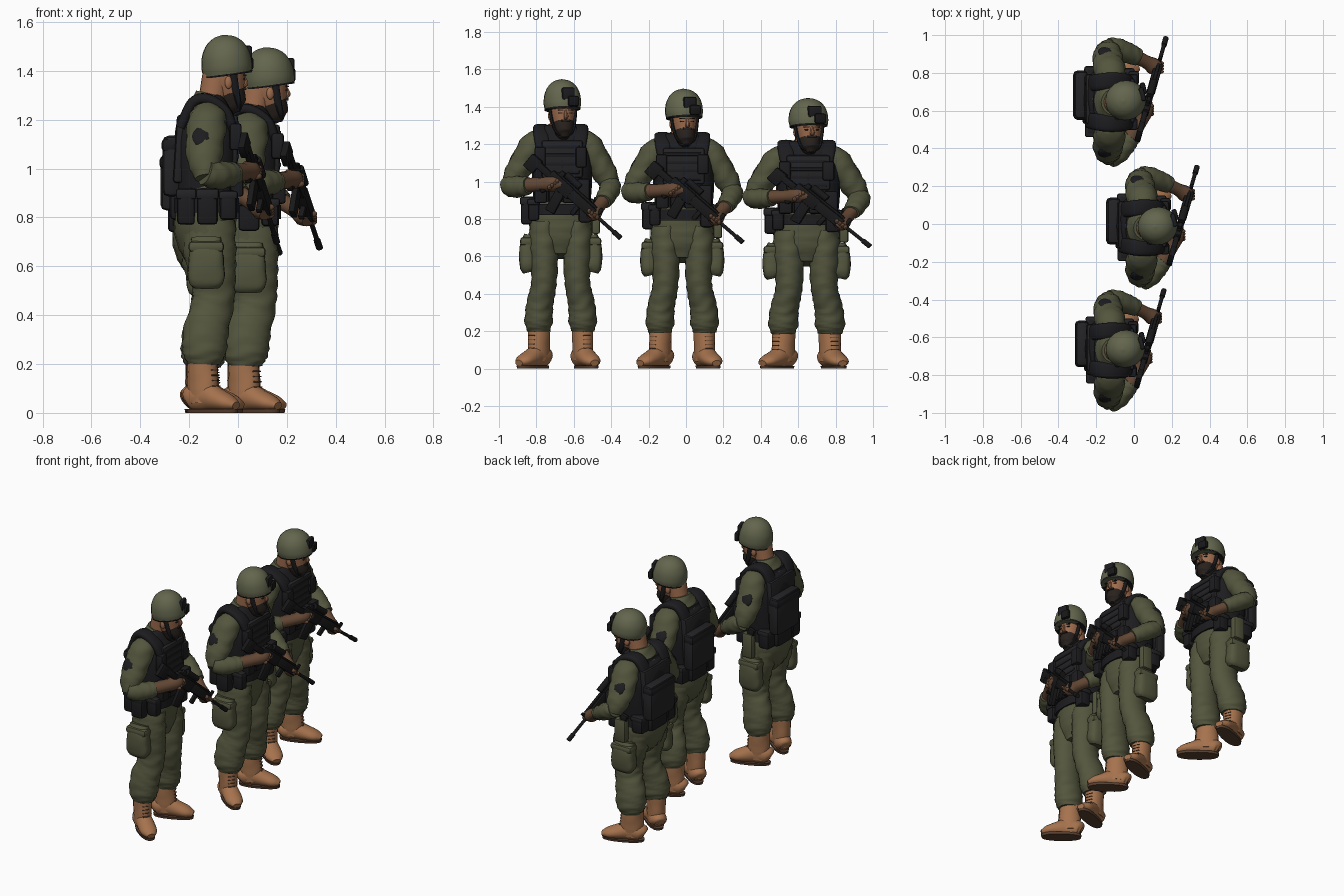
import bpy, bmesh, math
from mathutils import Matrix, Vector

if "Cube" in bpy.data.objects:
    bpy.data.objects.remove(bpy.data.objects["Cube"])

def material(name, *rgb):
    m = bpy.data.materials.new(name)
    m.use_nodes = True
    m.diffuse_color = (*rgb, 1)
    m.node_tree.nodes["Principled BSDF"].inputs["Base Color"].default_value = (*rgb, 1)
    return m

FABRIC = material("olive fabric", .088, .092, .047)
COVER = material("helmet cover", .125, .132, .075)
GEAR = material("black webbing", .012, .012, .014)
PANEL = material("dark pack cloth", .017, .017, .019)
METAL = material("gun metal", .009, .009, .01)
SKIN = material("tanned skin", .34, .15, .075)
GLOVE = material("brown glove", .13, .066, .036)
HAIR = material("dark beard", .022, .016, .013)
BOOT = material("tan leather", .38, .17, .075)
SOLE = material("brown sole", .1, .05, .028)

parts = []

def finish(bm, name, mat, frame=None):
    bmesh.ops.recalc_face_normals(bm, faces=bm.faces)
    if frame:
        bm.transform(frame)
    mesh = bpy.data.meshes.new(name)
    bm.to_mesh(mesh)
    bm.free()
    mesh.materials.append(mat)
    for p in mesh.polygons:
        p.use_smooth = True
    mesh.set_sharp_from_angle(angle=math.radians(40))
    ob = bpy.data.objects.new(name, mesh)
    bpy.context.collection.objects.link(ob)
    parts.append(ob)

def loft(name, mat, rings, ref=(0, 1, 0), fold=0, square=1, frame=None, sides=20, steps=5):
    """Smooth tube through rings of (x, y, z, depth radius, radius along ref)."""
    pts = [Vector(r) for r in ([*r, r[3]] if len(r) == 4 else r for r in rings)]
    pts = [2 * pts[0] - pts[1]] + pts + [2 * pts[-1] - pts[-2]]
    path = []
    for i in range(1, len(pts) - 2):
        a, b, c, d = pts[i - 1:i + 3]
        for s in range(steps):
            t = s / steps
            path.append(.5 * (2 * b + (c - a) * t + (2 * a - 5 * b + 4 * c - d) * t * t
                              + (3 * b - a - 3 * c + d) * t ** 3))
    path.append(pts[-2])
    bm = bmesh.new()
    grid = []
    for k, p in enumerate(path):
        tan = (path[min(k + 1, len(path) - 1)] - path[max(k - 1, 0)]).to_3d().normalized()
        u = Vector(ref)
        u = (u - tan * u.dot(tan)).normalized()
        v = tan.cross(u)
        row = []
        for j in range(sides):
            ang = math.tau * j / sides
            c, s = math.cos(ang), math.sin(ang)
            c, s = (math.copysign(abs(w) ** square, w) for w in (c, s))
            g = 1 + fold * math.sin(k * 1.7 + 2.5 * math.sin(ang * 2 + k * .3))
            row.append(bm.verts.new(p.to_3d() + u * c * g * max(p[4], .002) + v * s * g * max(p[3], .002)))
        grid.append(row)
    for r0, r1 in zip(grid, grid[1:]):
        for j in range(sides):
            n = (j + 1) % sides
            bm.faces.new((r0[j], r0[n], r1[n], r1[j]))
    bm.faces.new(grid[0])
    bm.faces.new(grid[-1])
    finish(bm, name, mat, frame)

def box(name, mat, at, size, frame=None, bevel=.012, tilt=0):
    bm = bmesh.new()
    bmesh.ops.create_cube(bm, size=1, matrix=Matrix.Diagonal((*size, 1)))
    bmesh.ops.bevel(bm, geom=bm.edges[:], offset=min(bevel, min(size) * .35), segments=2,
                    affect='EDGES', profile=.5)
    local = Matrix.Translation(at) @ Matrix.Rotation(tilt, 4, 'Y')
    finish(bm, name, mat, frame @ local if frame else local)

def ball(name, mat, at, size, frame=None, roll=0):
    bm = bmesh.new()
    local = Matrix.Translation(at) @ Matrix.Rotation(roll, 4, 'X') @ Matrix.Diagonal((*size, 1))
    bmesh.ops.create_uvsphere(bm, u_segments=16, v_segments=10, radius=1, matrix=local)
    finish(bm, name, mat, frame)

# Head, turned a little to its left
H = Matrix.Translation((.05, .008, 0)) @ Matrix.Rotation(.26, 4, 'Z')
loft("head", SKIN, [(.038, 0, 1.25, .03, .028), (.025, 0, 1.285, .052, .046), (.008, 0, 1.335, .072, .06),
                    (-.001, 0, 1.38, .08, .068), (-.003, 0, 1.43, .08, .07)], frame=H)
loft("nose", SKIN, [(.07, 0, 1.385, .007), (.08, 0, 1.362, .01), (.083, 0, 1.348, .012), (.072, 0, 1.338, .01)],
     frame=H, sides=8)
loft("beard", HAIR, [(.046, 0, 1.232, .022, .02), (.034, 0, 1.256, .05, .042), (.026, 0, 1.285, .058, .052),
                     (.016, 0, 1.312, .062, .057)], frame=H)
box("moustache", HAIR, (.075, 0, 1.327), (.014, .048, .012), H)
loft("helmet", COVER, [(.008, 0, 1.384, .101, .094), (.004, 0, 1.42, .104, .1), (-.001, 0, 1.47, .097, .094),
                       (-.006, 0, 1.512, .075, .073), (-.009, 0, 1.537, .042, .041), (-.01, 0, 1.547, .004, .004)], frame=H)
loft("helmet_rim", GEAR, [(.008, 0, 1.383, .102, .095), (.007, 0, 1.39, .1035, .097)], frame=H, steps=1)
box("helmet_mount_plate", GEAR, (.094, .008, 1.47), (.025, .07, .065), H)
box("helmet_mount_clip", METAL, (.106, .034, 1.43), (.028, .06, .055), H)
for side, word in ((-1, "right"), (1, "left")):
    box(word + "_eye", HAIR, (.068, side * .026, 1.366), (.014, .022, .007), H)
    box(word + "_brow", HAIR, (.071, side * .027, 1.382), (.014, .03, .006), H, .003)
    ball(word + "_ear", SKIN, (-.006, side * .066, 1.352), (.016, .01, .026), H)
    loft(word + "_chin_strap", GEAR, [(.012, side * .073, 1.4, .008, .015), (.024, side * .064, 1.33, .008, .015),
                                      (.042, side * .046, 1.268, .008, .012), (.055, 0, 1.238, .008)],
         ref=(1, 0, 0), frame=H, sides=8)
loft("neck", SKIN, [(-.025, 0, 1.2, .062), (-.005, 0, 1.28, .058), (.014, 0, 1.38, .06)])

# Jacket and trousers
loft("jacket", FABRIC, [(-.03, 0, .8, .115, .15), (-.03, 0, .95, .115, .148), (-.03, 0, 1.12, .115, .158),
                        (-.03, 0, 1.2, .1, .155), (-.02, 0, 1.26, .075, .115), (-.01, 0, 1.305, .062, .064)], fold=.015)
loft("trouser_seat", FABRIC, [(-.03, 0, .86, .125, .16), (-.035, 0, .76, .128, .17), (-.025, 0, .67, .11, .145),
                              (-.01, 0, .6, .07, .07)], fold=.015)

# Legs, cargo pockets and boots
for side, word, splay in ((-1, "right", .66), (1, "left", .38)):
    s = side
    loft(word + "_trouser_leg", FABRIC,
         [(-.025, s * .085, .78, .11, .08), (-.015, s * .09, .66, .108, .081), (0, s * .087, .53, .09, .071),
          (-.005, s * .092, .44, .086, .068), (-.03, s * .112, .34, .092, .072), (-.038, s * .118, .25, .09, .075),
          (-.04, s * .118, .2, .068, .06)], fold=.035, steps=6)
    loft(word + "_cargo_pocket", FABRIC, [(-.03, s * .17, .515, .055, .03), (-.03, s * .177, .55, .075, .042),
                                          (-.03, s * .178, .65, .07, .042), (-.03, s * .165, .715, .06, .03)],
         square=.6, fold=.02)
    box(word + "_pocket_flap", FABRIC, (-.03, s * .18, .68), (.145, .074, .045), bevel=.02)
    B = Matrix.Translation((-.043, s * .118, 0)) @ Matrix.Rotation(s * splay, 4, 'Z')
    loft(word + "_boot_shaft", BOOT, [(0, 0, .04, .072, .05), (-.002, 0, .12, .068, .053), (-.005, 0, .225, .064, .057)],
         fold=.015, frame=B)
    loft(word + "_boot_foot", BOOT, [(-.074, 0, .05, .035, .03), (-.05, 0, .062, .055, .05), (.02, 0, .066, .06, .05),
                                     (.08, 0, .053, .046, .053), (.135, 0, .04, .033, .048), (.172, 0, .03, .016, .024)], frame=B)
    loft(word + "_boot_sole", SOLE, [(.05, 0, 0, .122, .044), (.05, 0, .016, .125, .047)], square=.85, frame=B, steps=1)
    for k in range(5):
        box(f"{word}_boot_lace_{k}", SOLE, (.065 - k * .002, 0, .11 + k * .022), (.01, .04, .005), B)

# Arms, gloves and shoulder patches
for side, word, fore, hand in (
        (-1, "right", [(-.035, -.278, .985, .052), (.01, -.252, .972, .058), (.06, -.2, .975, .053), (.085, -.17, .98, .046)],
         [(.07, -.19, .98, .04), (.125, -.1, .985, .037), (.15, -.04, .99, .044), (.165, .01, .985, .025)]),
        (1, "left", [(-.03, .268, .985, .052), (.01, .264, .96, .056), (.08, .24, .915, .05), (.115, .225, .893, .043)],
         [(.1, .23, .9, .036), (.16, .2, .86, .034), (.2, .175, .83, .043), (.212, .15, .81, .025)])):
    s = side
    loft(word + "_upper_sleeve", FABRIC, [(-.02, s * .1, 1.23, .05, .06), (-.025, s * .148, 1.195, .07, .078),
                                          (-.035, s * .198, 1.11, .067, .079), (-.037, s * .243, 1.03, .064, .07),
                                          (-.03, s * .275, .96, .042, .045)], ref=(1, 0, 0), fold=.04)
    loft(word + "_fore_sleeve", FABRIC, fore, ref=(0, 0, 1), fold=.04)
    loft(word + "_glove", GLOVE, hand, ref=(0, 0, 1), sides=14)
    for k in range(4):
        x, y, z = Vector(hand[2][:3]) + Vector((.025, -s * (.022 - k * .014), .012 - k * .011))
        ball(f"{word}_finger_{k}", GLOVE, (x, y, z), (.024, .012, .015))
    ball(word + "_shoulder_patch", GEAR, (-.05, s * .252, 1.13), (.038, .014, .044), roll=s * .5)

# Armour vest, shoulder straps and back pack
loft("vest", GEAR, [(-.03, .008, .89, .125, .152), (-.03, .008, 1, .128, .16), (-.03, .008, 1.12, .13, .16),
                    (-.03, .005, 1.2, .118, .143), (-.035, 0, 1.25, .095, .122), (-.045, 0, 1.28, .07, .1)], square=.75)
box("chest_plate", PANEL, (.08, .008, 1.12), (.04, .22, .2))
box("back_plate", PANEL, (-.138, .015, 1.08), (.04, .25, .28), bevel=.018, tilt=.06)
box("back_pack", PANEL, (-.172, .035, 1.01), (.075, .24, .25), bevel=.03)
box("back_pack_flap", GEAR, (-.176, .035, 1.095), (.075, .246, .06), bevel=.025)
box("rear_pouch", GEAR, (-.15, .03, .85), (.06, .16, .12), bevel=.02)
for side, word in ((-1, "right"), (1, "left")):
    s = side
    loft(word + "_shoulder_strap", GEAR, [(.08, s * .09, 1.16, .02, .038), (.05, s * .103, 1.235, .02, .04),
                                          (-.02, s * .106, 1.283, .022, .042), (-.085, s * .1, 1.27, .022, .042),
                                          (-.135, s * .09, 1.17, .02, .04)], square=.7)
    box(word + "_chest_pouch", GEAR, (.09, s * .11, 1.13), (.05, .06, .11))
for k in range(4):
    box(f"magazine_pouch_{k}", GEAR, (.095, -.106 + k * .076, .95), (.055, .068, .13))
    box(f"webbing_row_{k}", GEAR, (.1, 0, 1.05 + k * .045), (.008, .2, .018))

# Belt kit
loft("belt", GEAR, [(-.03, 0, .82, .134, .172), (-.03, 0, .88, .134, .168)], square=.85, steps=1)
for k, (x, y, z, a, b, c) in enumerate(((-.112, -.13, .845, .075, .08, .15), (-.025, -.178, .845, .085, .07, .15),
                                        (.06, -.145, .85, .07, .06, .12), (-.115, .135, .85, .075, .08, .12),
                                        (.06, .13, .84, .07, .07, .12))):
    box(f"belt_pouch_{k}", GEAR, (x, y, z), (a, b, c), bevel=.016)
    box(f"belt_pouch_flap_{k}", PANEL, (x, y, z + c * .34), (a + .01, b + .01, c * .3))
box("holster", FABRIC, (-.02, .188, .8), (.075, .045, .16))
box("pistol_grip", METAL, (-.04, .19, .89), (.045, .026, .05), tilt=-.3)

# Rifle, slung across the chest with the muzzle low
start, end = Vector((.118, -.175, 1.14)), Vector((.258, .318, .695))
ax = (end - start).normalized()
up = (Vector((0, 0, 1)) - ax * ax.z).normalized()
R = Matrix((ax, up.cross(ax), up)).transposed().to_4x4()
R.translation = start
L = (end - start).length
for name, at, size, tilt in (
        ("rifle_butt", (.05, 0, -.015), (.07, .03, .085), 0), ("rifle_stock_tube", (.12, 0, 0), (.13, .028, .038), 0),
        ("rifle_receiver", (.24, 0, 0), (.16, .036, .07), 0), ("rifle_grip", (.19, 0, -.055), (.036, .028, .085), .35),
        ("rifle_magazine", (.275, 0, -.08), (.056, .026, .14), -.2), ("rifle_handguard", (.4, 0, .004), (.17, .044, .056), 0),
        ("rifle_top_rail", (.33, 0, .036), (.29, .018, .016), 0), ("rifle_rear_sight", (.21, 0, .05), (.03, .02, .03), 0),
        ("rifle_front_sight", (.5, 0, .03), (.02, .014, .055), 0), ("rifle_fore_grip", (.39, 0, -.045), (.026, .024, .07), 0)):
    box(name, METAL, at, size, R, .006, tilt)
for name, a, b, z, r in (("rifle_barrel", .47, L - .04, .004, .01), ("rifle_muzzle", L - .05, L, .004, .014),
                         ("rifle_scope", .23, .33, .062, .019)):
    loft(name, METAL, [(a, 0, z, r), (b, 0, z, r)], frame=R, sides=12, steps=1)

# Three figures in a row, each with its own build
squad = (((-.1, -.67, 0), (1, 1, 1)), ((.07, -.02, 0), (1.02, 1.01, .967)), ((-.1, .645, 0), (1.04, 1.06, .935)))
for n, (loc, scale) in enumerate(squad):
    place = Matrix.Translation(loc) @ Matrix.Diagonal((*scale, 1))
    for ob in parts:
        if n:
            twin = ob.copy()
            twin.name = f"{ob.name}_{n + 1}"
            bpy.context.collection.objects.link(twin)
            twin.matrix_world = place
        else:
            ob.matrix_world = place
